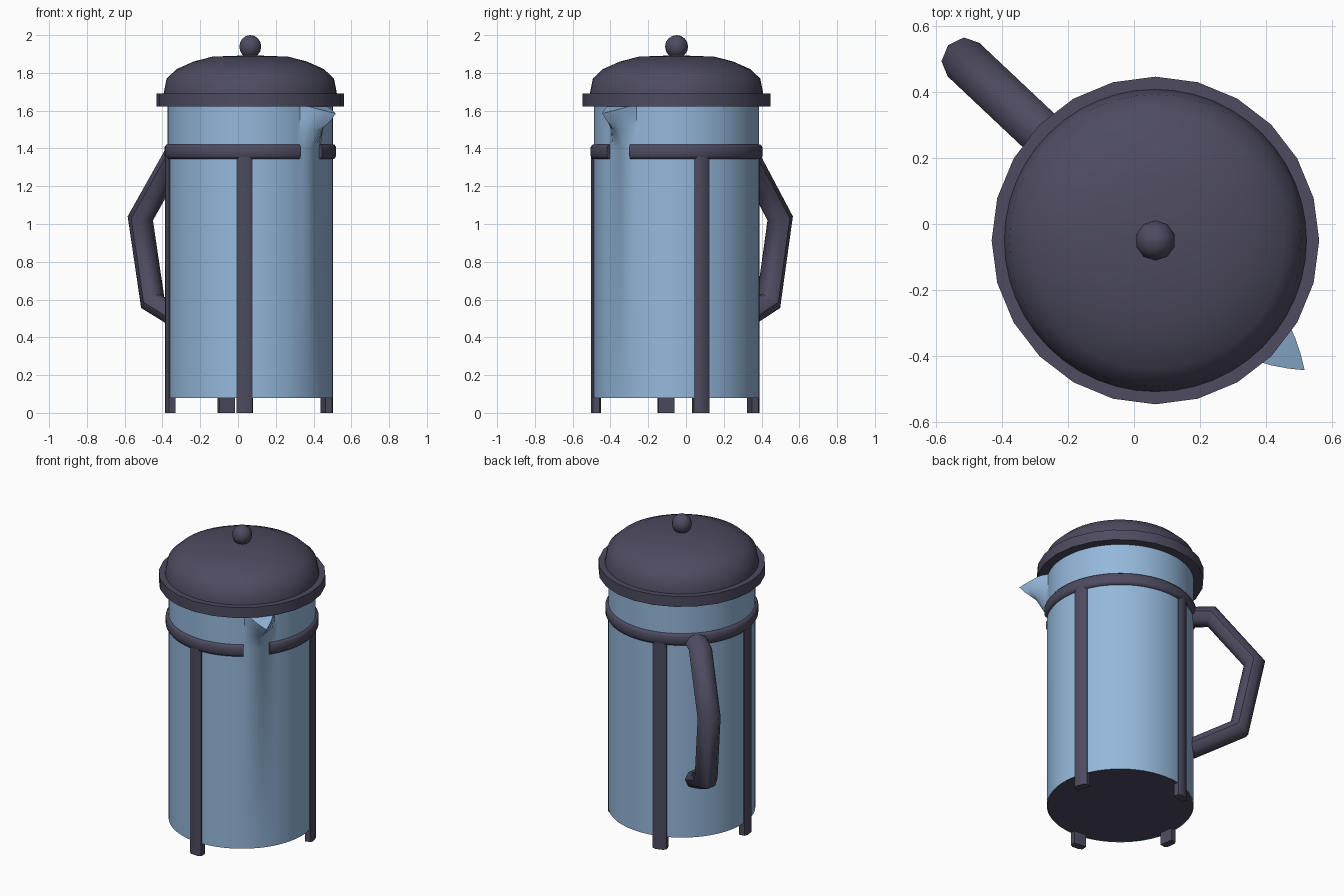
import bpy, bmesh, math
from mathutils import Vector

if "Cube" in bpy.data.objects:
    bpy.data.objects.remove(bpy.data.objects["Cube"])

CX, CY = 0.065, -0.05          # axis of the pot
SPOUT, HANDLE = -41.0, 136.7   # directions in degrees
LEGS = {"front_leg": -94, "right_leg": 17.7, "back_leg": 107.5, "left_leg": 187.7}


def material(name, rgb):
    m = bpy.data.materials.new(name)
    m.diffuse_color = (*rgb, 1)
    m.use_nodes = True
    m.node_tree.nodes["Principled BSDF"].inputs["Base Color"].default_value = m.diffuse_color
    return m


DARK = material("dark plastic", (0.074, 0.070, 0.115))
GLASS = material("blue glass", (0.30, 0.48, 0.71))


def polar(r, deg, z):
    a = math.radians(deg)
    return Vector((CX + r * math.cos(a), CY + r * math.sin(a), z))


def add(name, bm, mat, angle=40):
    bmesh.ops.recalc_face_normals(bm, faces=bm.faces)
    me = bpy.data.meshes.new(name)
    bm.to_mesh(me)
    bm.free()
    ob = bpy.data.objects.new(name, me)
    bpy.context.collection.objects.link(ob)
    me.materials.append(mat)
    bpy.ops.object.select_all(action='DESELECT')
    ob.select_set(True)
    bpy.context.view_layer.objects.active = ob
    bpy.ops.object.shade_smooth_by_angle(angle=math.radians(angle))
    return ob


def loft(rings, closed_ring=True, caps=True):
    """Skin a list of equal-length point rings."""
    bm = bmesh.new()
    vs = [[bm.verts.new(p) for p in ring] for ring in rings]
    n = len(vs[0])
    for a, b in zip(vs, vs[1:]):
        for i in range(n if closed_ring else n - 1):
            j = (i + 1) % n
            bm.faces.new((a[i], a[j], b[j], b[i]))
    if caps:
        bm.faces.new(vs[0])
        bm.faces.new(vs[-1])
    return bm


def lathe(profile, sides):
    return loft([[polar(r, 360 * i / sides, z) for i in range(sides)] for r, z in profile])


# Glass beaker with a pinched pouring spout
def beaker_ring(z, pull, dip):
    pts = []
    for i in range(120):
        deg = SPOUT + 3 * i
        off = min(3 * i, 360 - 3 * i)
        w = max(0, 1 - off / 12)
        pts.append(polar(0.437 + 0.163 * w * pull, deg, z - dip * w))
    return pts


bm = loft([beaker_ring(z, p, d) for z, p, d in
           ((0.08, 0, 0), (1.40, 0, 0), (1.50, 0.4, 0), (1.57, 0.8, 0.02), (1.635, 1, 0.05))],
          caps=False)
rim = [v for v in bm.verts if v.index < 0 or v.co.z > 1.58]
top = [e for e in bm.edges if e.is_boundary and e.verts[0].co.z > 1]
bmesh.ops.triangle_fill(bm, edges=top, use_beauty=True)
add("glass_beaker", bm, GLASS)

# Dark recessed base
add("base_plate", lathe([(0.434, 0.082), (0.425, 0.082), (0.42, 0.10), (0.01, 0.10)], 60), DARK, 30)

# Lid: flange, then shallow dome
add("lid_flange", lathe([(0.43, 1.622), (0.497, 1.622), (0.497, 1.69), (0.44, 1.69)], 24), DARK, 30)
add("lid_dome", lathe([(0.46, 1.68), (0.457, 1.70), (0.443, 1.77), (0.39, 1.82), (0.30, 1.86),
                       (0.20, 1.886), (0.01, 1.893)], 48), DARK, 50)
bm = bmesh.new()
bmesh.ops.create_uvsphere(bm, u_segments=10, v_segments=8, radius=0.061)
bmesh.ops.translate(bm, verts=bm.verts, vec=(CX, CY, 1.939))
add("lid_knob", bm, DARK, 60)

# Collar band, open below the spout
section = [(0.425, 1.345), (0.445, 1.345), (0.455, 1.36), (0.455, 1.407), (0.445, 1.42), (0.425, 1.42)]
start, end = -33.5, 306.0
add("collar_band", loft([[polar(r, start + (end - start) * i / 60, z) for r, z in section]
                         for i in range(61)]), DARK, 60)

# Legs: upright straps with feet just below the beaker
for name, deg in LEGS.items():
    out = polar(1, deg, 0) - polar(0, deg, 0)
    side = Vector((-out.y, out.x, 0))
    outline = [(0.405, -0.043), (0.44, -0.043), (0.452, -0.025),
               (0.452, 0.025), (0.44, 0.043), (0.405, 0.043)]
    rings = [[polar(0, 0, z) + out * r + side * s for r, s in outline] for z in (0, 1.38)]
    add(name, loft(rings), DARK, 40)

# Straps under the base joining pairs of legs
for name, a, b in (("right_base_strap", "front_leg", "right_leg"),
                   ("left_base_strap", "left_leg", "back_leg")):
    p, q = polar(0.41, LEGS[a], 0), polar(0.41, LEGS[b], 0)
    s = (q - p).normalized().cross(Vector((0, 0, 1))) * 0.04
    add(name, loft([[c + s * k + Vector((0, 0, z)) for k, z in
                     ((-1, 0.084), (1, 0.084), (1, 0.102), (-1, 0.102))] for c in (p, q)]), DARK, 30)

# Handle: eight-sided tube along an angular path
path = [Vector(p) for p in ((0.41, 1.36), (0.545, 1.36), (0.80, 1.03), (0.71, 0.585), (0.42, 0.455))]
out = polar(1, HANDLE, 0) - polar(0, HANDLE, 0)
side = Vector((-out.y, out.x, 0))
rings = []
for i, p in enumerate(path):
    d0 = (p - path[max(i - 1, 0)]).normalized() if i else (path[1] - p).normalized()
    d1 = (path[i + 1] - p).normalized() if i < len(path) - 1 else d0
    t = (d0 + d1).normalized()
    n = Vector((-t.y, t.x)) / max(t.dot(d0), 0.5)      # mitred normal
    ring = []
    for k in range(8):
        a = math.radians(45 * k)
        q = p + n * 0.06 * math.cos(a)
        ring.append(polar(0, 0, q.y) + out * q.x + side * 0.07 * math.sin(a))
    rings.append(ring)
add("handle", loft(rings), DARK, 50)
